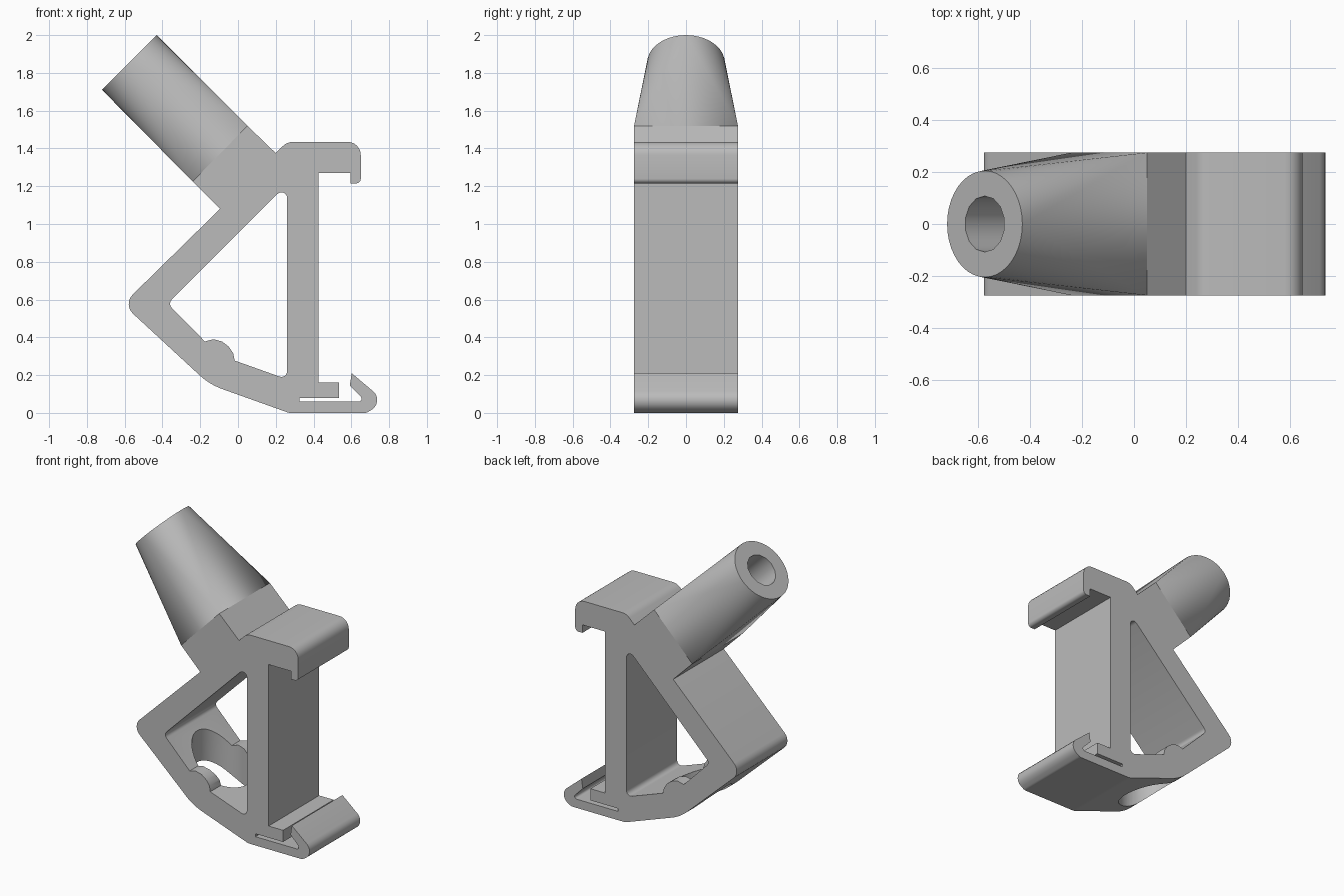
import bpy, bmesh, math
from mathutils import Vector, Matrix

cube = bpy.data.objects.get("Cube")
if cube:
    bpy.data.objects.remove(cube, do_unlink=True)

W = 0.275                      # half depth of the bracket
TILT = Matrix.Rotation(-math.pi / 4, 4, 'Y')   # arm axis leans to -x

grey = bpy.data.materials.new("plastic_grey")
grey.use_nodes = True
grey.diffuse_color = (0.5, 0.5, 0.5, 1)
grey.node_tree.nodes["Principled BSDF"].inputs["Base Color"].default_value = (0.5, 0.5, 0.5, 1)


def rounded(points, steps=6):
    """Outline with each (x, z, radius) corner filleted."""
    out = []
    for i, (x, z, r) in enumerate(points):
        p = Vector((x, z))
        if r == 0:
            out.append(p)
            continue
        a = (Vector(points[i - 1][:2]) - p).normalized()
        b = (Vector(points[(i + 1) % len(points)][:2]) - p).normalized()
        half = a.angle(b) / 2
        centre = p + (a + b).normalized() * (r / math.sin(half))
        start = p + a * (r / math.tan(half)) - centre
        end = p + b * (r / math.tan(half)) - centre
        sweep = start.angle(end)
        for k in range(steps + 1):
            t = k / steps
            out.append(centre + (start * math.sin((1 - t) * sweep)
                                 + end * math.sin(t * sweep)) / math.sin(sweep))
    return out


def add_object(name, bm):
    bmesh.ops.recalc_face_normals(bm, faces=bm.faces)
    mesh = bpy.data.meshes.new(name)
    bm.to_mesh(mesh)
    bm.free()
    mesh.materials.append(grey)
    obj = bpy.data.objects.new(name, mesh)
    bpy.context.collection.objects.link(obj)
    return obj


def extrude_outline(name, outline, half):
    bm = bmesh.new()
    face = bm.faces.new([bm.verts.new((p.x, -half, p.y)) for p in outline])
    geo = bmesh.ops.extrude_face_region(bm, geom=[face])["geom"]
    bmesh.ops.translate(bm, vec=(0, 2 * half, 0),
                        verts=[g for g in geo if isinstance(g, bmesh.types.BMVert)])
    return add_object(name, bm)


def cylinder(name, radius, depth, matrix, sides):
    bm = bmesh.new()
    bmesh.ops.create_cone(bm, cap_ends=True, segments=sides, radius1=radius,
                          radius2=radius, depth=depth, matrix=matrix)
    return add_object(name, bm)


def select(obj):
    bpy.ops.object.select_all(action='DESELECT')
    obj.select_set(True)
    bpy.context.view_layer.objects.active = obj


def cut(obj, cutter):
    cutter.hide_render = True
    mod = obj.modifiers.new("cut", 'BOOLEAN')
    mod.operation, mod.solver, mod.object = 'DIFFERENCE', 'EXACT', cutter
    select(obj)
    bpy.ops.object.modifier_apply(modifier=mod.name)
    bpy.data.objects.remove(cutter, do_unlink=True)


# Bracket frame: arm root, top hook, column, spring clip, lower bar
frame = extrude_outline("bracket_frame", rounded([
    (-0.24, 1.225, 0), (0.05, 1.52, 0), (0.20, 1.375, 0),
    (0.26, 1.435, 0.08), (0.65, 1.435, 0.07), (0.65, 1.215, 0.025),
    (0.595, 1.215, 0), (0.595, 1.27, 0), (0.425, 1.27, 0),
    (0.425, 0.16, 0), (0.535, 0.16, 0), (0.535, 0.08, 0),
    (0.325, 0.08, 0), (0.325, 0.06, 0), (0.675, 0.06, 0.015),
    (0.592, 0.145, 0), (0.602, 0.21, 0), (0.78, 0.06, 0.06),
    (0.68, 0, 0.04), (0.27, 0, 0.06), (-0.15, 0.15, 0.35),
    (-0.61, 0.575, 0.07), (-0.095, 1.08, 0)]), W)

# Triangular window with a rounded rib on its lower edge
window = extrude_outline("window_cutter", rounded([
    (0.26, 1.21, 0.03), (-0.372, 0.578, 0.03), (-0.175, 0.378, 0),
    (-0.13, 0.39, 0), (-0.085, 0.378, 0), (-0.048, 0.35, 0),
    (-0.025, 0.315, 0), (-0.018, 0.277, 0), (0.26, 0.178, 0.03)]), W + 0.1)
cut(frame, window)

# Round opening through the lower bar
cut(frame, cylinder("opening_cutter", 0.19, 0.7,
                    Matrix.Translation((-0.12, 0, 0.25)), 48))

# Arm: hull from the rectangular root to the round tip
tip = Vector((-0.575, 0, 1.855))
bm = bmesh.new()
bmesh.ops.create_circle(bm, segments=40, radius=0.205,
                        matrix=Matrix.Translation(tip) @ TILT)
for x, z in ((-0.24, 1.225), (0.05, 1.52)):
    for y in (-W, W):
        bm.verts.new((x, y, z))
bmesh.ops.convex_hull(bm, input=bm.verts)
bmesh.ops.dissolve_limit(bm, angle_limit=0.01, verts=bm.verts, edges=bm.edges)
arm = add_object("socket_arm", bm)
cut(arm, cylinder("bore_cutter", 0.108, 1.0, Matrix.Translation(tip) @ TILT, 14))

for obj in (frame, arm):
    select(obj)
    bpy.ops.object.shade_smooth_by_angle(angle=math.radians(30))
